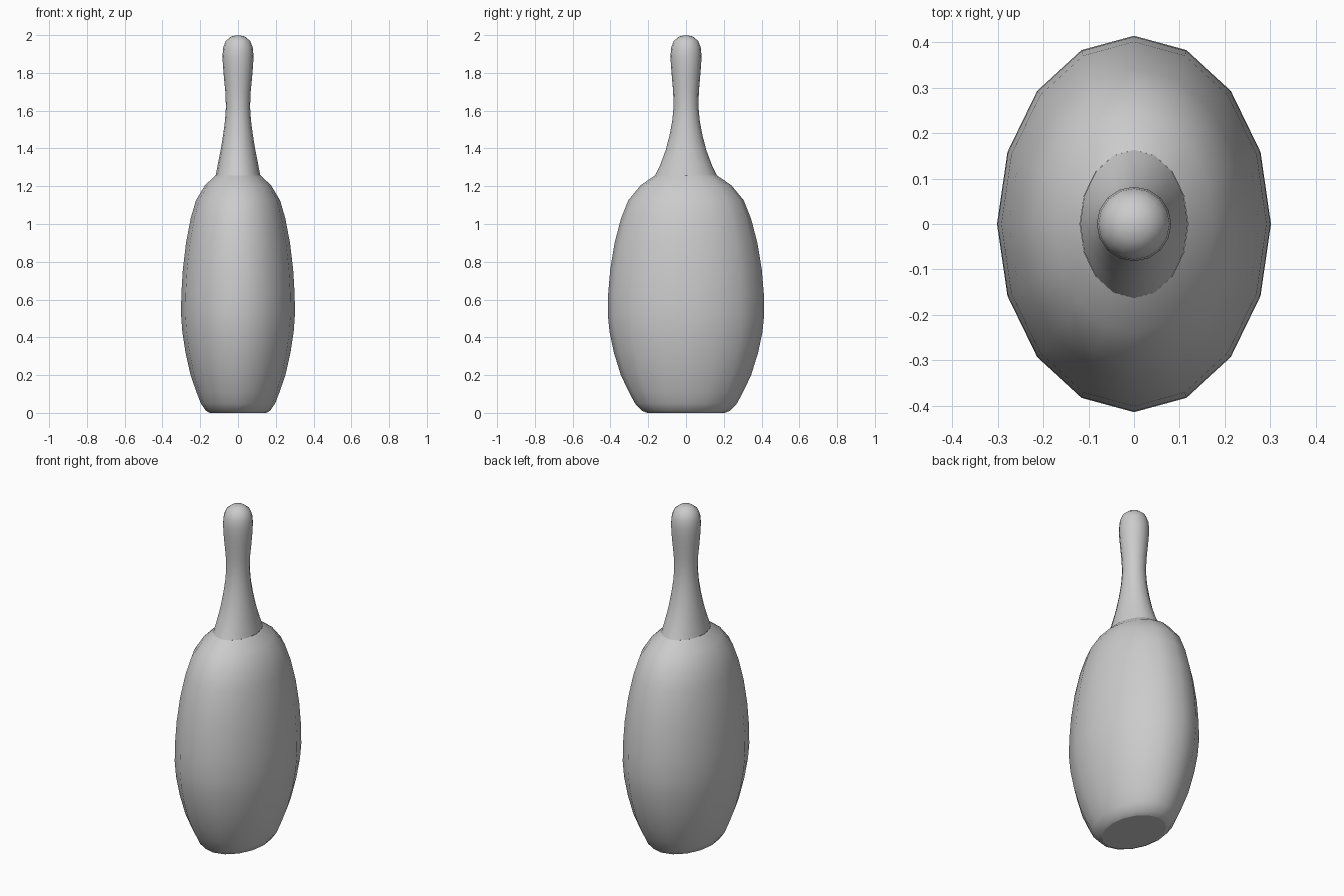
import bpy, bmesh, math

if "Cube" in bpy.data.objects:
    bpy.data.objects.remove(bpy.data.objects["Cube"])

SIDES = 16


def loft(name, rings, cap_bottom=False, tip=None):
    """Skin a stack of elliptical rings (half width x, half depth y, z)."""
    bm = bmesh.new()
    loops = []
    for rx, ry, z in rings:
        loops.append([bm.verts.new((rx * math.cos(2 * math.pi * i / SIDES),
                                    ry * math.sin(2 * math.pi * i / SIDES), z))
                      for i in range(SIDES)])
    for a, b in zip(loops, loops[1:]):
        for i in range(SIDES):
            j = (i + 1) % SIDES
            bm.faces.new((a[i], a[j], b[j], b[i])).smooth = True
    if cap_bottom:
        bm.faces.new(loops[0][::-1])
        for e in bm.edges:
            if all(v in loops[0] for v in e.verts):
                e.smooth = False
    if tip is not None:
        t = bm.verts.new((0, 0, tip))
        for i in range(SIDES):
            bm.faces.new((loops[-1][i], loops[-1][(i + 1) % SIDES], t)).smooth = True
    me = bpy.data.meshes.new(name)
    bm.to_mesh(me)
    bm.free()
    ob = bpy.data.objects.new(name, me)
    bpy.context.collection.objects.link(ob)
    return ob


# Bulbous oval body with a flat foot
profile = [(0.205, 0), (0.235, 0.012), (0.27, 0.05), (0.302, 0.11), (0.345, 0.2),
           (0.382, 0.32), (0.405, 0.43), (0.414, 0.52), (0.412, 0.63),
           (0.401, 0.76), (0.378, 0.9), (0.344, 1.03), (0.306, 1.125),
           (0.24, 1.205), (0.163, 1.258)]
loft("body", [(r * 0.728, r, z) for r, z in profile], cap_bottom=True)

# Handle: oval at the shoulder, round at the knob
loft("handle", [(0.118, 0.163, 1.258), (0.108, 0.138, 1.31), (0.092, 0.108, 1.39),
                (0.079, 0.087, 1.47), (0.069, 0.073, 1.545), (0.064, 0.066, 1.62),
                (0.067, 0.068, 1.7), (0.075, 0.075, 1.78), (0.080, 0.080, 1.84),
                (0.082, 0.082, 1.89), (0.078, 0.078, 1.935), (0.064, 0.064, 1.97),
                (0.036, 0.036, 1.993)], tip=2.0)
